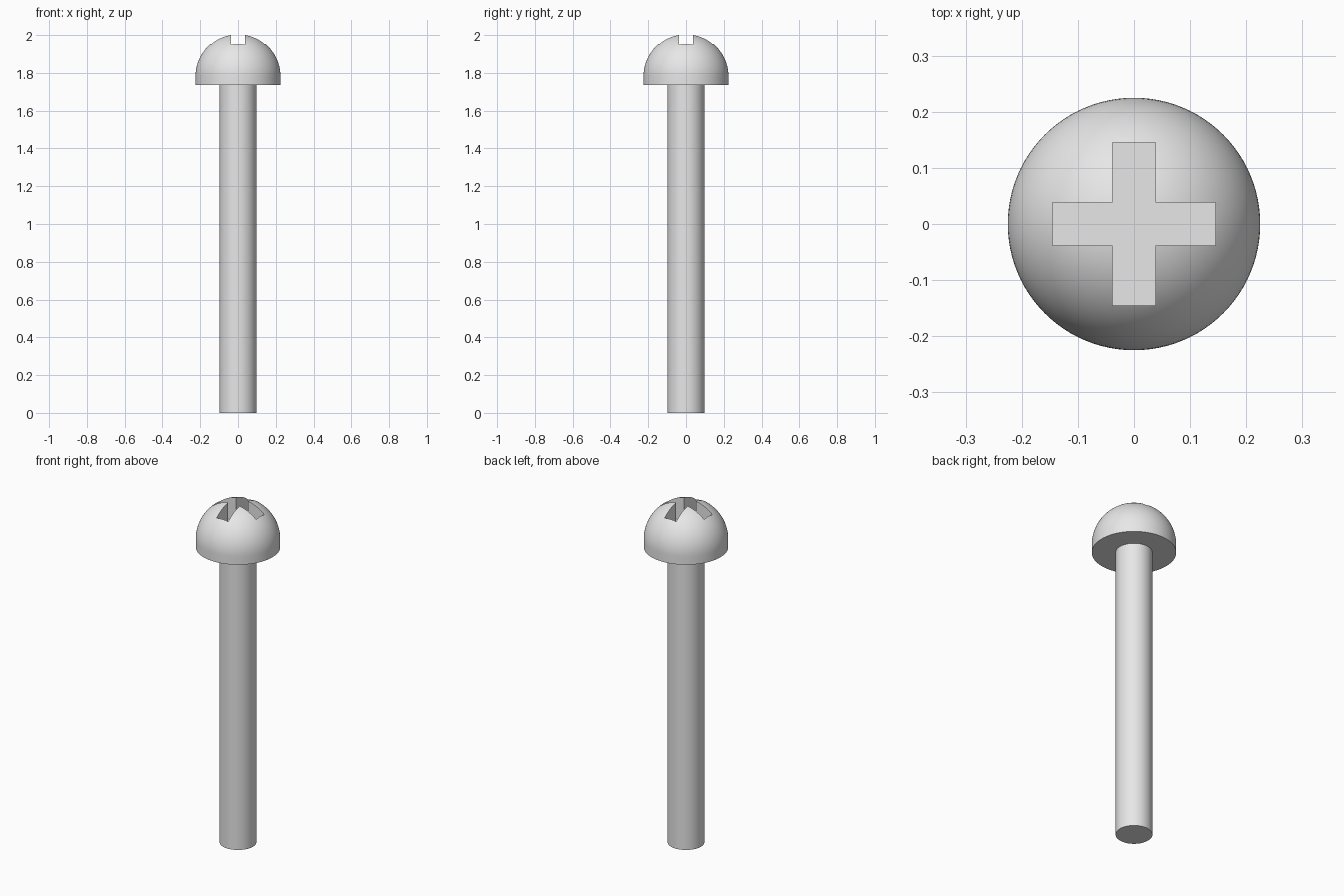
import bpy
import bmesh
from math import cos, sin, pi, radians

cube = bpy.data.objects.get("Cube")
if cube:
    bpy.data.objects.remove(cube, do_unlink=True)

HEAD_R, SHANK_R = 0.225, 0.098
HEAD_BASE, DOME_BASE = 1.735, 1.7815
SLOT_HALF, SLOT_REACH, SLOT_FLOOR = 0.038, 0.145, 1.86
SEGMENTS = 96

steel = bpy.data.materials.new("steel grey")
steel.use_nodes = True
colour = (0.8, 0.8, 0.8, 1)
steel.diffuse_color = colour
steel.node_tree.nodes["Principled BSDF"].inputs["Base Color"].default_value = colour


def add_object(name, bm):
    bmesh.ops.recalc_face_normals(bm, faces=bm.faces)
    mesh = bpy.data.meshes.new(name)
    bm.to_mesh(mesh)
    bm.free()
    mesh.materials.append(steel)
    obj = bpy.data.objects.new(name, mesh)
    bpy.context.collection.objects.link(obj)
    return obj


def lathe(name, profile):
    """Revolve an (r, z) profile that starts and ends on the axis."""
    bm = bmesh.new()
    verts = [bm.verts.new((r, 0, z)) for r, z in profile]
    edges = [bm.edges.new(pair) for pair in zip(verts, verts[1:])]
    bmesh.ops.spin(bm, geom=verts + edges, cent=(0, 0, 0), axis=(0, 0, 1),
                   angle=2 * pi, steps=SEGMENTS, use_duplicate=False)
    bmesh.ops.remove_doubles(bm, verts=bm.verts, dist=0.0001)
    return add_object(name, bm)


def select_only(obj):
    bpy.ops.object.select_all(action="DESELECT")
    obj.select_set(True)
    bpy.context.view_layer.objects.active = obj


# Straight plain shank
shank = lathe("shank", [(0, 0), (SHANK_R, 0), (SHANK_R, HEAD_BASE), (0, HEAD_BASE)])

# Domed head with a short straight rim
STEPS = 24
dome = [(HEAD_R * cos(a), DOME_BASE + HEAD_R * sin(a))
        for a in (i * pi / 2 / STEPS for i in range(STEPS))]
head = lathe("head", [(0, HEAD_BASE), (HEAD_R, HEAD_BASE)] + dome
             + [(0, DOME_BASE + HEAD_R)])

# Cross-shaped cutter for the driver recess
bm = bmesh.new()
w, r = SLOT_HALF, SLOT_REACH
outline = []
for turn in range(4):
    c, s = round(cos(turn * pi / 2)), round(sin(turn * pi / 2))
    for x, y in ((r, -w), (r, w), (w, w)):
        outline.append(bm.verts.new((c * x - s * y, s * x + c * y, SLOT_FLOOR)))
base = bm.faces.new(outline)
top = bmesh.ops.extrude_face_region(bm, geom=[base])["geom"]
bmesh.ops.translate(bm, vec=(0, 0, 0.3),
                    verts=[v for v in top if isinstance(v, bmesh.types.BMVert)])
cutter = add_object("cross_recess_cutter", bm)
cutter.hide_render = True

# Cut the recess into the head
cut = head.modifiers.new("cross recess", "BOOLEAN")
cut.operation = "DIFFERENCE"
cut.solver = "EXACT"
cut.object = cutter
select_only(head)
bpy.ops.object.modifier_apply(modifier=cut.name)
bpy.data.objects.remove(cutter, do_unlink=True)

# Smooth round surfaces, crisp edges
for obj in (shank, head):
    select_only(obj)
    bpy.ops.object.shade_smooth_by_angle(angle=radians(30))
